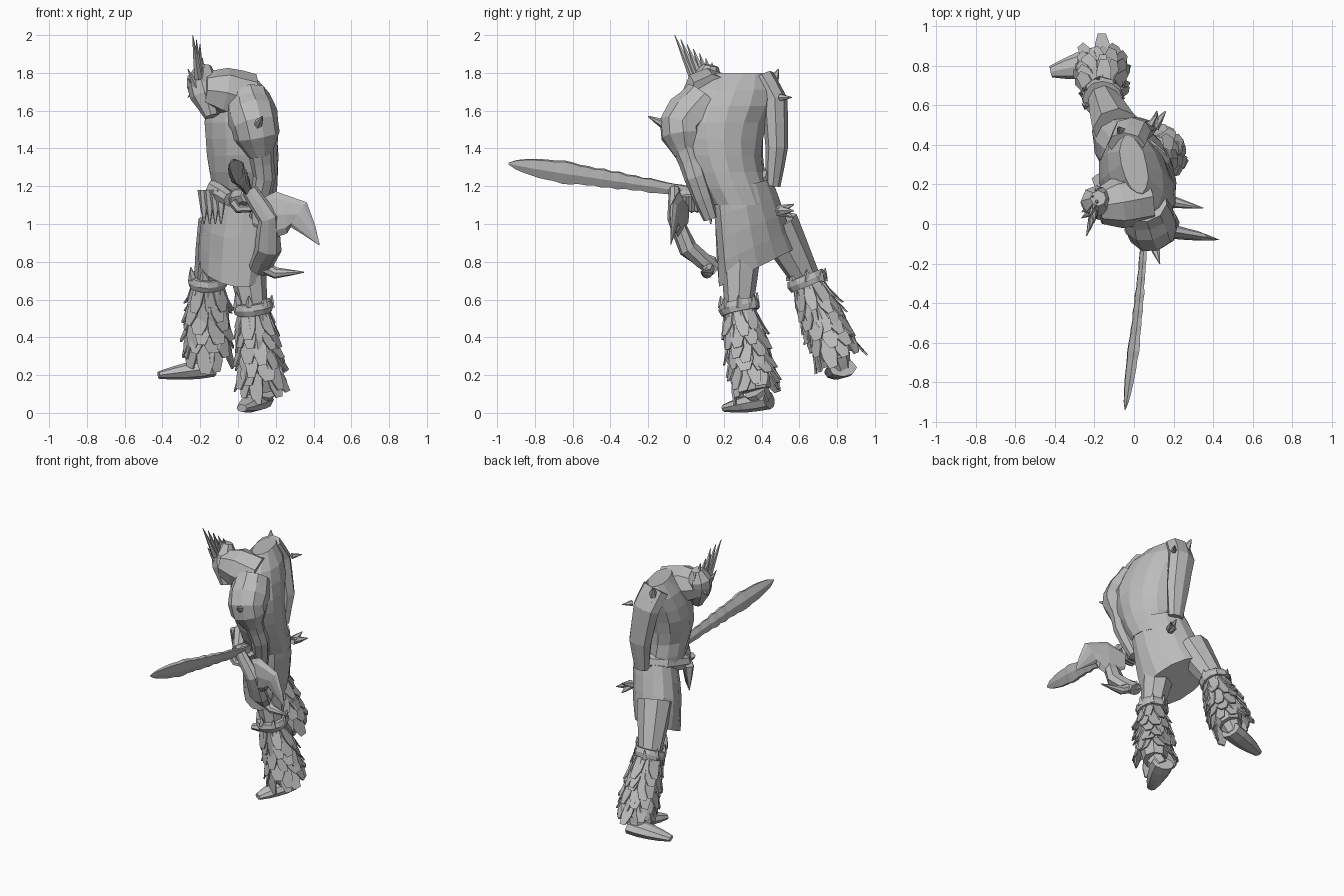
import bpy, bmesh, math, random
from mathutils import Vector

random.seed(4)
if "Cube" in bpy.data.objects:
    bpy.data.objects.remove(bpy.data.objects["Cube"])

SHADE = 0.5
grey = bpy.data.materials.new("plain grey")
grey.use_nodes = True
grey.diffuse_color = (SHADE, SHADE, SHADE, 1)
grey.node_tree.nodes["Principled BSDF"].inputs["Base Color"].default_value = grey.diffuse_color

SIDEWAYS = Vector((0, 1, 0))
UPWARD = Vector((0, 0, 1))
OBLIQUE = Vector((0.3, 1, 0.2))


def finish(name, bm):
    bmesh.ops.recalc_face_normals(bm, faces=bm.faces)
    mesh = bpy.data.meshes.new(name)
    bm.to_mesh(mesh)
    bm.free()
    mesh.materials.append(grey)
    bpy.context.collection.objects.link(bpy.data.objects.new(name, mesh))


def loft(name, ring_at, steps, sides, jitter=0.03):
    """Skin the elliptical rings that ring_at gives along a part, with capped ends."""
    bm = bmesh.new()
    rows = []
    for step in range(steps + 1):
        centre, u, v = ring_at(step / steps)
        row = []
        for i in range(sides):
            angle = math.tau * i / sides
            offset = u * math.cos(angle) + v * math.sin(angle)
            row.append(bm.verts.new(centre + offset * random.uniform(1 - jitter, 1 + jitter)))
        rows.append(row)
    for lower, upper in zip(rows, rows[1:]):
        for i in range(sides):
            j = (i + 1) % sides
            bm.faces.new((lower[i], lower[j], upper[j], upper[i]))
    bm.faces.new(rows[0])
    bm.faces.new(rows[-1])
    finish(name, bm)


def along(values, f):
    """Value at fraction f of an evenly spaced row of numbers or vectors."""
    place = min(max(f, 0), 1) * (len(values) - 1)
    i = min(int(place), len(values) - 2)
    return values[i] + (values[i + 1] - values[i]) * (place - i)


def limb(name, points, radii, flat=1.0, up=SIDEWAYS, sides=8, detail=2):
    """Tapering tube through points; flat scales its width against its height."""
    points = [Vector(p) for p in points]
    steps = detail * (len(points) - 1)

    def ring_at(f):
        ahead = along(points, f + 1 / steps) - along(points, f - 1 / steps)
        u = up.cross(ahead).normalized()
        v = ahead.normalized().cross(u)
        radius = along(radii, f)
        return along(points, f), u * radius * flat, v * radius

    loft(name, ring_at, steps, sides)


def spike(name, base, direction, radius, sides=6):
    base = Vector(base)
    limb(name, (base, base + Vector(direction)), (radius, radius * 0.6, radius * 0.1),
         up=OBLIQUE, sides=sides)


def fur(name, top, bottom, inner, outer, rows=6, count=9):
    """Overlapping shaggy tufts hung around a shin."""
    axis = (bottom - top).normalized()
    u = axis.cross(SIDEWAYS).normalized()
    v = axis.cross(u)
    bm = bmesh.new()
    for row in range(rows):
        f = row / rows
        radius = inner + (outer - inner) * f
        for i in range(count):
            angle = math.tau * (i + row % 2 / 2 + random.uniform(-0.3, 0.3)) / count
            out = u * math.cos(angle) + v * math.sin(angle)
            side = axis.cross(out) * radius * random.uniform(0.3, 0.45)
            root = top.lerp(bottom, f) + out * radius * 0.85
            length = random.uniform(0.1, 0.17)
            middle = root + axis * length * 0.6 + out * 0.025
            end = root + axis * length + out * random.uniform(0.02, 0.06)
            outline = (root - side, root + side, middle + side, end + side * 0.5,
                       end - side * 0.6, middle - side)
            front = [bm.verts.new(p) for p in outline]
            back = [bm.verts.new(p - out * 0.01) for p in outline]
            bm.faces.new(front)
            bm.faces.new(back[::-1])
            for j in range(len(front)):
                k = j - 1
                bm.faces.new((front[k], back[k], back[j], front[j]))
    finish(name, bm)


# Torso, broad at the shoulders and rounded off on top
def torso_ring(f):
    cap = f ** 8
    width = (0.16 + 0.03 * math.sin(math.pi * f)) * (1 - 0.6 * cap)
    depth = (0.17 + 0.13 * f ** 1.5) * (1 - 0.5 * cap)
    centre = Vector((0.04 - 0.04 * f, 0.3 - 0.1 * math.sin(math.pi * f), 1.1 + 0.7 * f))
    return centre, Vector((width, 0, 0)), Vector((-0.2 * depth, depth, 0))


# Hip wrap, flaring to a slanted hem
def wrap_ring(f):
    width = 0.16 + 0.02 * math.sin(math.pi * f)
    depth = 0.16 + 0.05 * f
    slope = 0.25 + 0.25 * f
    centre = Vector((0.03 - 0.07 * f, 0.3 + 0.08 * f, 1.2 - 0.43 * f))
    return centre, Vector((width, 0, 0)), Vector((-0.3, 1, slope)) * depth


loft("torso", torso_ring, 8, 14, 0.04)
loft("hip_wrap", wrap_ring, 4, 14, 0.02)

# Knot behind the wrap and tassels before it
for i in range(3):
    angle = math.tau * i / 3
    spike("wrap_knot", (0.1, 0.49, 1.07),
          (0.03 + 0.03 * math.cos(angle), 0.08, 0.04 * math.sin(angle)), 0.03)
for i in range(4):
    spike("front_tassel", (0.03 * i - 0.18, 0.22 - 0.03 * i, 1.18), (0, 0, -0.18), 0.035, 5)

# Thick neck, bowed head and crest
limb("neck", ((0.06, 0.14, 1.66), (-0.08, 0.11, 1.7), (-0.18, 0.09, 1.71)), (0.14, 0.13, 0.09))
limb("head", ((-0.18, 0.13, 1.84), (-0.19, 0.11, 1.74), (-0.14, 0.07, 1.57)),
     (0.04, 0.08, 0.08, 0.04), detail=3)
for i in range(8):
    f = i / 7
    spike("crest_spine", (0.03 * f - 0.21, 0.04 + 0.13 * f, 1.77),
          (0.015 * (i % 3) - 0.03, 0.1 * f - 0.1, 0.23 - 0.17 * f), 0.022, 5)
for i in range(4):
    spike("face_spine", (-0.22, 0.06 + 0.03 * i, 1.72), (-0.045, -0.03, 0.1 - 0.05 * i), 0.02, 5)

# Near arm, reaching down to the weapon
limb("near_shoulder", ((0.05, 0.1, 1.66), (0.09, -0.02, 1.52), (0.12, 0, 1.36)),
     (0.12, 0.135, 0.12, 0.06), sides=10, detail=3)
limb("near_forearm", ((0.12, 0, 1.4), (0.14, 0.05, 1.25), (0.1, 0.13, 1.03)),
     (0.07, 0.06, 0.06, 0.04))

# Far arm, bent across the front
limb("far_upper_arm", ((-0.04, 0.4, 1.77), (-0.01, 0.47, 1.65), (0.03, 0.48, 1.4), (0.03, 0.46, 1.2)),
     (0.07, 0.07, 0.06, 0.04), 1.4)
limb("far_forearm", ((0.04, 0.46, 1.25), (-0.08, 0.36, 1.22), (-0.12, 0.2, 1.18), (-0.04, 0.06, 1.13)),
     (0.05, 0.06, 0.05, 0.04), up=UPWARD)

# Spikes on the shoulders and far arm
spike("near_shoulder_spike", (0.1, -0.1, 1.52), (0.03, -0.1, 0.05), 0.03)
spike("far_shoulder_spike", (-0.06, 0.46, 1.75), (-0.02, 0.03, 0.07), 0.03)
spike("far_arm_spike", (0.08, 0.5, 1.67), (0.04, 0.06, 0), 0.02)

# Hands wrapped round the grip
for i in range(4):
    y = 0.06 - 0.03 * i
    limb("finger", ((-0.03, y, 1.12), (0, y, 1.08), (0.06, y, 1.08), (0.09, y, 1.15)),
         (0.025, 0.02), sides=6, detail=1)
limb("palm", ((-0.02, 0.1, 1.13), (0.02, 0.02, 1.14), (0.05, -0.05, 1.15)),
     (0.04, 0.06, 0.04), up=UPWARD)

# Blade with chipped edges, widening before its tip
blade_path, blade_heights = [], []
for i in range(25):
    f = i / 24
    blade_path.append((0.055 - 0.1 * f ** 1.5, 0.06 - f, 1.165 + 0.155 * f))
    height = 0.03 + 0.04 * min(1, f / 0.75)
    tip = math.sqrt(max(0.004, 4 * (1 - f)))
    blade_heights.append(height * min(tip, random.uniform(0.85, 1.06)))
limb("sword_blade", blade_path, blade_heights, 0.4, Vector((0.3, 0, 1)), 6, 1)

# Curved guard with two horns
limb("guard", ((0.06, -0.06, 1.18), (0.16, -0.06, 1.03), (0.16, 0.01, 0.87), (0.11, 0.15, 0.76)),
     (0.03, 0.04, 0.05, 0.04), 1.4)
limb("upper_horn", ((0.08, 0, 1.05), (0.2, -0.04, 1.05), (0.32, -0.06, 1.05), (0.43, -0.08, 0.89)),
     (0.06, 0.12, 0.08, 0.003), 0.3, UPWARD)
limb("lower_horn", ((0.09, 0.13, 0.8), (0.2, 0.11, 0.74), (0.35, 0.08, 0.745)),
     (0.04, 0.03, 0.003), up=UPWARD)


def leg(side, hip, knee, ankle, heel, toe):
    """Thigh, cuff, shaggy shin and boot."""
    hip, knee, ankle, heel, toe = map(Vector, (hip, knee, ankle, heel, toe))
    cuff = (ankle - knee).normalized() * 0.03
    limb(side + "_thigh", (hip, knee), (0.12, 0.1, 0.075))
    limb(side + "_cuff", (knee - cuff, knee + cuff), (0.1, 0.108, 0.1), sides=12)
    limb(side + "_shin", (knee, ankle), (0.085, 0.11, 0.08))
    fur(side + "_shin_fur", knee + cuff, ankle.lerp(knee, 0.12), 0.095, 0.12)
    limb(side + "_ankle", (ankle, heel.lerp(toe, 0.15)), (0.07, 0.055))
    limb(side + "_boot", (heel, toe), (0.05, 0.05, 0.04, 0.02), 1.5, UPWARD, detail=4)
    for i in range(7):
        angle = math.tau * i / 7
        out = Vector((math.cos(angle), math.sin(angle), 0))
        spike(side + "_cuff_strip", knee + out * 0.09,
              out * 0.01 + UPWARD * random.uniform(0.05, 0.09), 0.025, 4)


leg("near", (0.02, 0.29, 0.95), (0.08, 0.28, 0.56), (0.13, 0.37, 0.12), (0.12, 0.44, 0.07), (0.02, 0.2, 0.025))
leg("far", (-0.09, 0.48, 1), (-0.16, 0.64, 0.7), (-0.16, 0.8, 0.3), (-0.13, 0.83, 0.24), (-0.42, 0.77, 0.2))
